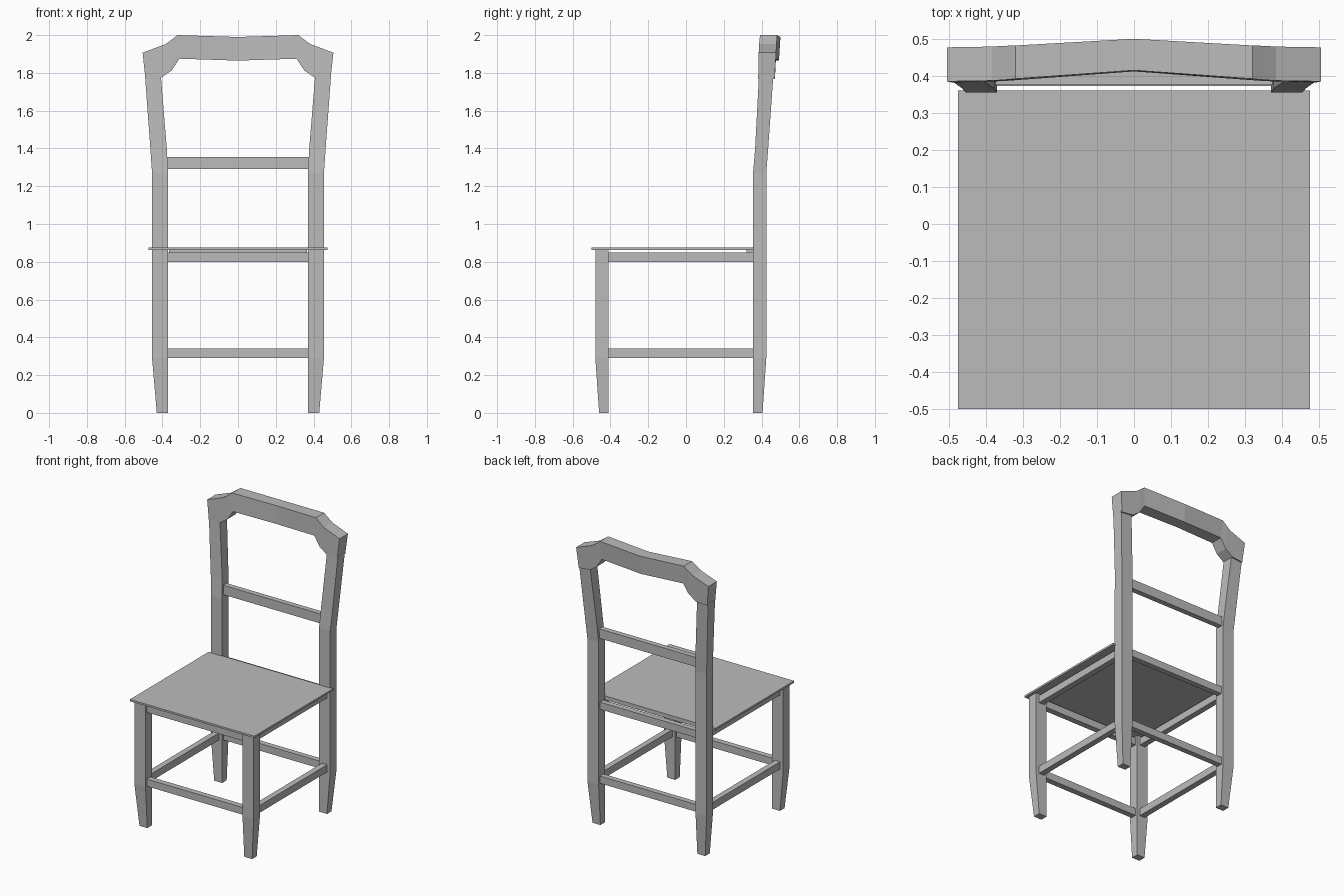
import bpy
import bmesh

cube = bpy.data.objects.get("Cube")
if cube:
    bpy.data.objects.remove(cube)

GREY = (0.5, 0.5, 0.5, 1.0)
mat = bpy.data.materials.new("plain grey")
mat.use_nodes = True
mat.diffuse_color = GREY
mat.node_tree.nodes["Principled BSDF"].inputs["Base Color"].default_value = GREY


def finish(name, bm):
    bmesh.ops.recalc_face_normals(bm, faces=bm.faces)
    mesh = bpy.data.meshes.new(name)
    bm.to_mesh(mesh)
    bm.free()
    mesh.materials.append(mat)
    obj = bpy.data.objects.new(name, mesh)
    bpy.context.collection.objects.link(obj)
    return obj


def loft(name, rings):
    """Skin a closed solid through matching rings of points."""
    bm = bmesh.new()
    loops = [[bm.verts.new(p) for p in ring] for ring in rings]
    for a, b in zip(loops, loops[1:]):
        for i in range(len(a)):
            j = (i + 1) % len(a)
            bm.faces.new((a[i], a[j], b[j], b[i]))
    bm.faces.new(loops[0])
    bm.faces.new(loops[-1])
    return finish(name, bm)


def post(name, side, sections):
    """Rectangular post; each section is z, x0, x1, y0, y1."""
    loft(name, [[(side * x0, y0, z), (side * x1, y0, z),
                 (side * x1, y1, z), (side * x0, y1, z)]
                for z, x0, x1, y0, y1 in sections])


def box(name, x0, x1, y0, y1, z0, z1):
    loft(name, [[(x0, y0, z), (x1, y0, z), (x1, y1, z), (x0, y1, z)]
                for z in (z0, z1)])


# Legs, with the rear pair running up into the leaning back
front_leg = [(0, 0.37, 0.43, -0.46, -0.41),
             (0.29, 0.37, 0.455, -0.48, -0.41),
             (0.865, 0.37, 0.455, -0.48, -0.41)]
back_leg = [(0, 0.37, 0.43, 0.355, 0.405),
            (0.29, 0.37, 0.455, 0.355, 0.425),
            (1.27, 0.37, 0.455, 0.355, 0.425),
            (1.4, 0.377, 0.464, 0.366, 0.435),
            (1.78, 0.408, 0.492, 0.386, 0.462)]
for side, word in ((1, "left"), (-1, "right")):
    post("front_leg_" + word, side, front_leg)
    post("back_post_" + word, side, back_leg)

# Stretchers and seat rails
for part, z0, z1 in (("stretcher", 0.29, 0.34), ("seat_rail", 0.80, 0.85)):
    box("front_" + part, -0.38, 0.38, -0.465, -0.425, z0, z1)
    box("back_" + part, -0.38, 0.38, 0.372, 0.41, z0, z1)
    for side, word in ((1, "left"), (-1, "right")):
        x = side * 0.412
        box(word + "_" + part, x - 0.02, x + 0.02, -0.42, 0.365, z0, z1)

# Seat board and the cleat under its rear edge
box("seat", -0.475, 0.475, -0.5, 0.36, 0.862, 0.875)
box("seat_cleat", -0.365, 0.365, 0.32, 0.36, 0.847, 0.863)

# Back crossbar
box("back_crossbar", -0.385, 0.385, 0.375, 0.412, 1.29, 1.355)

# Shaped top rail: x at top, x at bottom, top z, bottom z, front y, back y
half = [(0.505, 0.49, 1.907, 1.767, 0.385, 0.477),
        (0.384, 0.405, 1.952, 1.775, 0.387, 0.479),
        (0.35, 0.352, 1.977, 1.812, 0.389, 0.481),
        (0.32, 0.31, 2.0, 1.875, 0.392, 0.482)]
centre = [(0, 0, 1.99, 1.865, 0.415, 0.5)]
stations = half + centre + [(-a, -b, *rest) for a, b, *rest in reversed(half)]
loft("top_rail", [[(xt, yf, zt), (xt, yb, zt), (xb, yb - 0.008, zb), (xb, yf - 0.003, zb)]
                  for xt, xb, zt, zb, yf, yb in stations])
